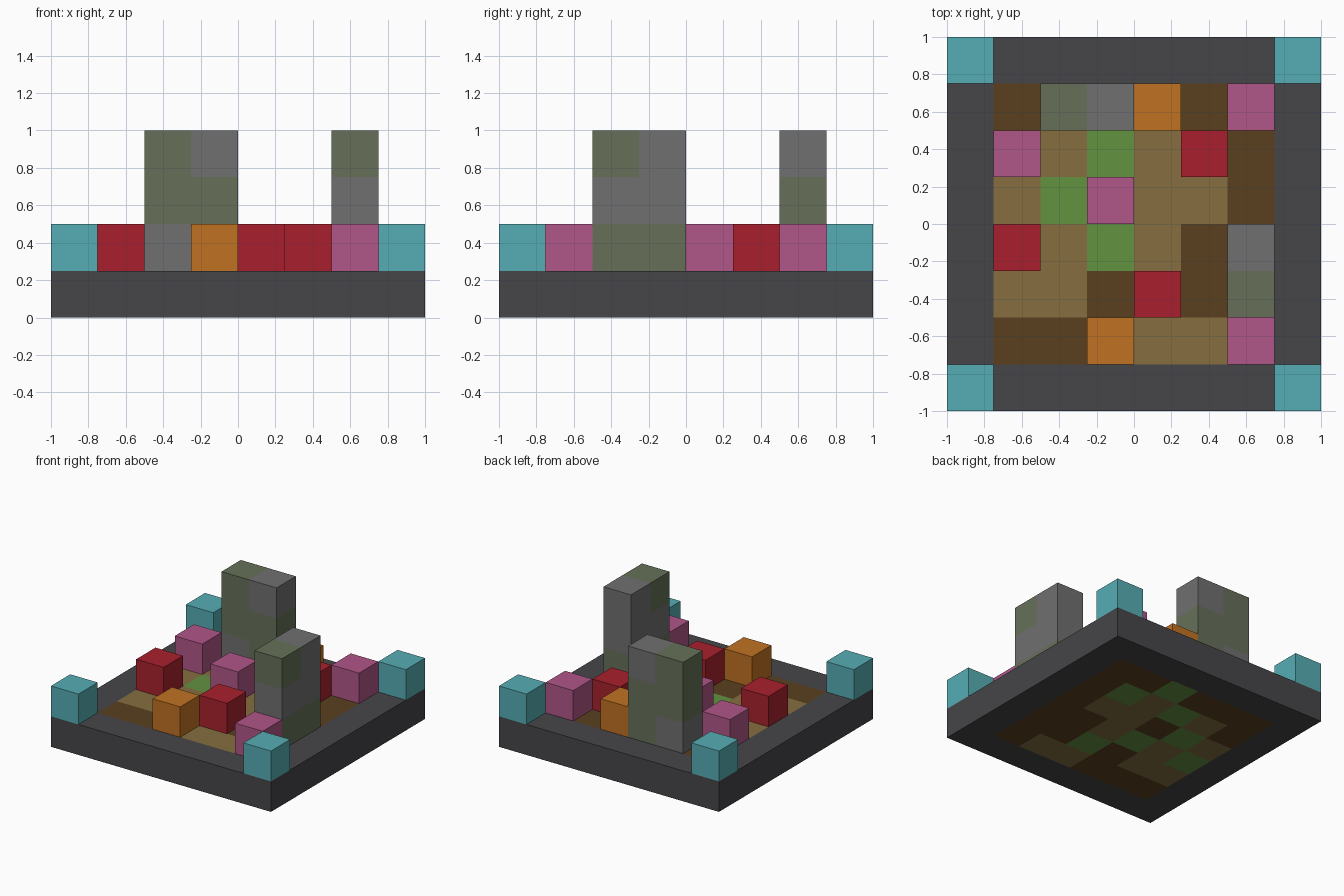
import bpy, bmesh
from mathutils import Vector

old = bpy.data.objects.get("Cube")
if old:
    bpy.data.objects.remove(old, do_unlink=True)

S = 0.25  # edge of one block
COLOURS = {
    "frame_charcoal": "464549", "soil_brown": "5a4020", "path_tan": "866f40",
    "grass_green": "629240", "lamp_teal": "56adb5", "petal_red": "a8202d",
    "petal_pink": "b05688", "petal_orange": "c07222", "stone_grey": "707070",
    "mossy_stone": "667059",
}


def linear(c):
    return c / 12.92 if c <= 0.04045 else ((c + 0.055) / 1.055) ** 2.4


def make_material(name, code):
    rgba = [linear(v / 255) for v in bytes.fromhex(code)] + [1.0]
    mat = bpy.data.materials.new(name)
    mat.use_nodes = True
    mat.diffuse_color = rgba
    bsdf = mat.node_tree.nodes["Principled BSDF"]
    bsdf.inputs["Base Color"].default_value = rgba
    return mat


MATS = {name: make_material(name, code) for name, code in COLOURS.items()}

parts = {}  # part name -> {(column, row, level): colour}


def put(part, cell, colour):
    parts.setdefault(part, {})[cell] = colour


# Slab: charcoal border around a patchwork bed, first row at the back
BED = ["bbbgbb",
       "btgtgb",
       "tgbttb",
       "gtgtbb",
       "ttbgbb",
       "bbbttb"]
GROUND = {"b": "soil_brown", "t": "path_tan", "g": "grass_green"}
for i in range(8):
    for j in range(8):
        if 0 < i < 7 and 0 < j < 7:
            put("garden_bed", (i, j, 0), GROUND[BED[6 - j][i - 1]])
        else:
            put("border_frame", (i, j, 0), "frame_charcoal")

# Corner lamps
for i in (0, 7):
    for j in (0, 7):
        side = "left" if i else "right"
        end = "back" if j else "front"
        put(f"corner_lamp_{end}_{side}", (i, j, 1), "lamp_teal")

# Flower blocks, first row at the back
FLOWERS = ["...o.p",
           "p...r.",
           "..p...",
           "r.....",
           "...r..",
           "..o..p"]
PETALS = {"r": "petal_red", "p": "petal_pink", "o": "petal_orange"}
for row, line in enumerate(FLOWERS):
    for col, key in enumerate(line):
        if key in PETALS:
            put(f"flower_block_{row}_{col}", (col + 1, 6 - row, 1), PETALS[key])

# Stone towers, each column listed bottom to top
STONE = {"g": "stone_grey", "m": "mossy_stone"}
TOWERS = {"back_tower": {(2, 6): "gmm", (3, 6): "mmg"},
          "side_tower": {(6, 3): "mgg", (6, 2): "mgm"}}
for part, columns in TOWERS.items():
    for (i, j), stack in columns.items():
        for level, key in enumerate(stack):
            put(part, (i, j, level + 1), STONE[key])

solid = {cell for cells in parts.values() for cell in cells}


def build(name, cells):
    """Make the outer skin of a group of blocks, leaving out hidden faces."""
    bm = bmesh.new()
    slots = sorted(set(cells.values()))
    for cell, colour in cells.items():
        centre = Vector(cell) + Vector((-3.5, -3.5, 0.5))
        for axis in range(3):
            for sign in (-1, 1):
                n = Vector((0, 0, 0))
                n[axis] = sign
                if tuple(int(a + b) for a, b in zip(cell, n)) in solid:
                    continue
                u = Vector((0, 0, 0))
                u[(axis + 1) % 3] = 1
                v = n.cross(u)
                ring = [-u - v, u - v, u + v, v - u]
                face = bm.faces.new(
                    [bm.verts.new((centre + (n + r) / 2) * S) for r in ring])
                face.material_index = slots.index(colour)
    bmesh.ops.remove_doubles(bm, verts=bm.verts, dist=0.001)
    mesh = bpy.data.meshes.new(name)
    bm.to_mesh(mesh)
    bm.free()
    for colour in slots:
        mesh.materials.append(MATS[colour])
    obj = bpy.data.objects.new(name, mesh)
    bpy.context.scene.collection.objects.link(obj)


for part, cells in parts.items():
    build(part, cells)
